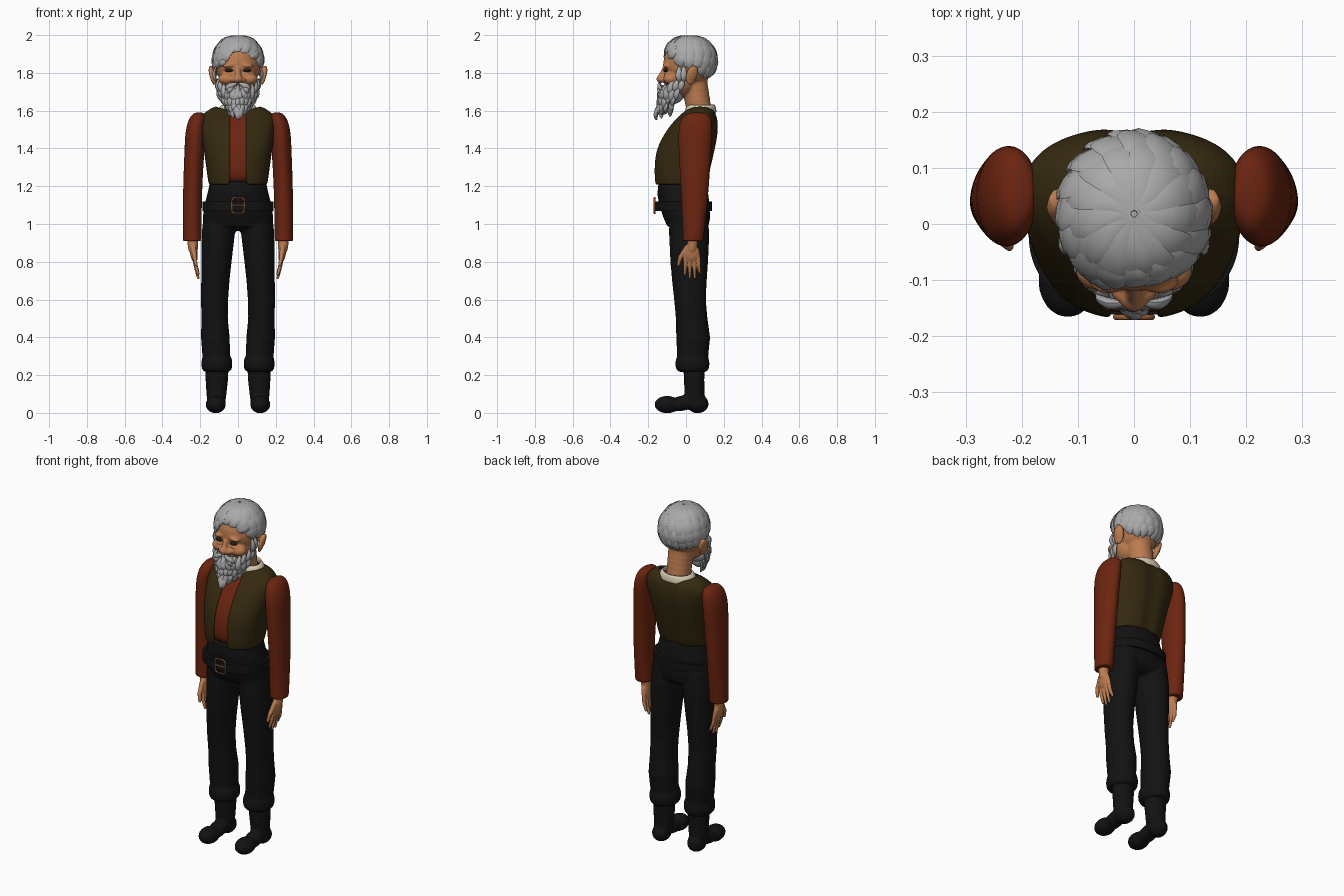
import bpy, bmesh, random
from math import sin, cos, pi, exp, asin, radians, copysign
from mathutils import Vector, Matrix, Euler

random.seed(4)
cube = bpy.data.objects.get("Cube")
if cube:
    bpy.data.objects.remove(cube, do_unlink=True)


def material(name, r, g, b):
    m = bpy.data.materials.new(name)
    m.use_nodes = True
    m.diffuse_color = (r, g, b, 1)
    bsdf = m.node_tree.nodes["Principled BSDF"]
    bsdf.inputs["Base Color"].default_value = (r, g, b, 1)
    bsdf.inputs["Roughness"].default_value = 0.8
    return m


GREY = material("grey hair", .4, .4, .4)
SKIN = material("tan skin", .5, .2, .08)
OLIVE = material("dark olive", .035, .022, .005)
RUST = material("rust red", .15, .018, .005)
BLACK = material("black cloth", .006, .006, .006)
CREAM = material("cream linen", .7, .62, .45)
COPPER = material("copper", .3, .11, .035)
DARK = material("dark eye", .02, .012, .008)


def finish(name, bm, mat, mirror=False, subsurf=0, voxel=0, solid=0):
    me = bpy.data.meshes.new(name)
    bm.to_mesh(me)
    bm.free()
    me.materials.append(mat)
    me.shade_smooth()
    if not (subsurf or voxel):
        me.set_sharp_from_angle(angle=radians(50))
    ob = bpy.data.objects.new(name, me)
    bpy.context.collection.objects.link(ob)
    if mirror:
        mod = ob.modifiers.new("mirror", 'MIRROR')
        mod.use_mirror_merge = False
    if solid:
        mod = ob.modifiers.new("thickness", 'SOLIDIFY')
        mod.thickness, mod.offset = solid, -1
    if voxel:
        mod = ob.modifiers.new("fuse", 'REMESH')
        mod.mode, mod.voxel_size, mod.use_smooth_shade = 'VOXEL', voxel, True
        mod = ob.modifiers.new("soften", 'SMOOTH')
        mod.factor, mod.iterations = .5, 4
    if subsurf:
        mod = ob.modifiers.new("smooth", 'SUBSURF')
        mod.levels = mod.render_levels = subsurf
    return ob


def blob(bm, c, r, rot=(0, 0, 0)):
    mat = Matrix.LocRotScale(Vector(c), Euler(rot), Vector(r))
    bmesh.ops.create_uvsphere(bm, u_segments=24, v_segments=14, radius=1, matrix=mat)


def skin_rings(bm, rings, closed=True, caps=True):
    rows = [[bm.verts.new(p) for p in ring] for ring in rings]
    n = len(rows[0])
    for lo, up in zip(rows, rows[1:]):
        for i in range(n if closed else n - 1):
            j = (i + 1) % n
            bm.faces.new((lo[i], lo[j], up[j], up[i]))
    if caps:
        bm.faces.new(rows[0][::-1])
        bm.faces.new(rows[-1])


def loft(bm, sections, power=2, gap=0, groove=0, dips=(), caps=True, n=32):
    """Stack of horizontal oval rings: z, centre x, centre y, half x, half y."""
    rings = []
    for k, (z, cx, cy, rx, ry) in enumerate(sorted(sections)):
        start = asin((gap / rx) ** (power / 2)) if gap else 0
        dip = dips[k] if k < len(dips) else 0
        ring = []
        for i in range(n):
            a = start + (2 * pi - 2 * start) * i / (n - 1 if gap else n)
            s, c = sin(a), cos(a)
            x = rx * copysign(abs(s) ** (2 / power), s)
            y = cy - ry * copysign(abs(c) ** (2 / power), c)
            if c < 0:
                y -= groove * exp(-(x / .03) ** 2)
            ring.append((cx + x, y, z - dip * c * c))
        rings.append(ring)
    skin_rings(bm, rings, not gap, caps)


def spread(rows):
    """Rows of z, half width, front y, back y become centred oval rings."""
    return [(z, 0, (f + b) / 2, w, (b - f) / 2) for z, w, f, b in rows]


def tube(bm, a, b, r0, r1):
    a, b = Vector(a), Vector(b)
    for i in range(7):
        r = r0 + (r1 - r0) * i / 6
        blob(bm, a.lerp(b, i / 6), (r, r, r))


def lock(bm, path, normal, width, thick, roll=0.0, steps=8):
    """Flat pointed lock of hair following path(t) on a surface."""
    rings = []
    for k in range(steps + 1):
        t = k / steps
        p = path(t)
        tan = (path(t + .01) - path(t - .01)).normalized()
        side = tan.cross(normal(t)).normalized()
        up = Matrix.Rotation(roll, 3, tan) @ side.cross(tan)
        side = tan.cross(up)
        w = max(.02, sin(pi * (.1 + .9 * t ** 1.4)) ** .7 if t < 1 else 0)
        rings.append([p + side * width * w * cos(a) + up * thick * max(w, .15) * sin(a)
                      for a in (i * pi / 4 for i in range(8))])
    skin_rings(bm, rings)
    bmesh.ops.recalc_face_normals(bm, faces=bm.faces)


# Head, face, ears and neck fused together
bm = bmesh.new()
blob(bm, (0, .012, 1.85), (.122, .132, .135))
blob(bm, (0, -.025, 1.755), (.1, .09, .085))
blob(bm, (0, -.133, 1.768), (.025, .024, .022))
tube(bm, (0, -.115, 1.82), (0, -.13, 1.78), .013, .017)
for s in (-1, 1):
    blob(bm, (s * .024, -.122, 1.763), (.017, .017, .015))
    blob(bm, (s * .06, -.08, 1.768), (.045, .04, .032))
    blob(bm, (s * .045, -.1, 1.84), (.036, .025, .013), (0, s * .15, 0))
    blob(bm, (s * .046, -.104, 1.794), (.026, .014, .007))
    blob(bm, (s * .132, .03, 1.787), (.014, .032, .054), (-.15, s * .2, s * .35))
    blob(bm, (s * .143, .04, 1.8), (.008, .026, .04), (-.15, s * .2, s * .35))
tube(bm, (0, .045, 1.74), (0, .075, 1.57), .07, .066)
finish("head", bm, SKIN, voxel=.006)

bm = bmesh.new()
for s in (-1, 1):
    blob(bm, (s * .047, -.108, 1.813), (.021, .014, .009))
finish("eyes", bm, DARK)

# Hair: a cap with swirling tiers of locks
CROWN = Vector((0, .018, 1.86))


def scalp(az, pol, lift=1.0):
    return CROWN + lift * Vector((.127 * sin(pol) * sin(az), -.139 * sin(pol) * cos(az), .131 * cos(pol)))


def hairline(az):
    f = abs((az - .25 + pi) % (2 * pi) - pi)
    stops = [(0, 1.12), (.5, 1.25), (.9, 1.7), (1.5, 1.85), (2.1, 2.25), (4, 2.3)]
    for (a, u), (b, v) in zip(stops, stops[1:]):
        if f <= b:
            return u + (v - u) * (f - a) / (b - a)


bm = bmesh.new()
cap = [[scalp(2 * pi * i / 48, max(.02, hairline(2 * pi * i / 48) * .94 * k / 14))
        for i in range(48)] for k in range(14, -1, -1)]
skin_rings(bm, cap)


def hair_tier(count, start, end, width, swirl, lift, offset):
    for i in range(count):
        az = 2 * pi * (i + offset) / count
        stop = min(hairline(az + swirl) * random.uniform(.97, 1.05), end)
        if stop - start < .3:
            continue
        path = lambda t: scalp(az + swirl * t, start + (stop - start) * t, lift)
        lock(bm, path, lambda t: path(t) - CROWN, width, .011, .16)


hair_tier(20, 1.45, 2.4, .03, .1, 1.0, .5)
hair_tier(18, 1.0, 2.0, .036, .2, 1.01, 0)
hair_tier(16, .55, 1.65, .04, .35, 1.02, .3)
hair_tier(13, .04, 1.3, .042, .65, 1.02, 0)
finish("hair", bm, GREY)

# Beard: a core with hanging rows of pointed locks
bm = bmesh.new()
blob(bm, (0, -.07, 1.69), (.088, .06, .055))
blob(bm, (0, -.115, 1.63), (.05, .032, .05))


def hang(root, out, length, drift, width):
    root, out, drift = Vector(root), Vector(out), Vector(drift)
    path = lambda t: root + (drift + Vector((0, 0, -length))) * t + out * .045 * t * (1 - t)
    lock(bm, path, lambda t: out, width, .01, random.uniform(-.3, .3))


beard_rows = [(1.755, .108, .115, 1.5, 13), (1.72, .102, .115, 1.3, 12), (1.69, .09, .118, 1.15, 11),
              (1.66, .07, .122, 1.1, 9), (1.635, .048, .13, 1.1, 6)]
for z, rx, ry, reach, count in beard_rows:
    for i in range(count):
        a = reach * (2 * i / (count - 1) - 1)
        top = z + .012 * sin(a) ** 2 - (.022 if z > 1.75 and abs(a) < .9 else 0)
        hang((rx * sin(a), -.005 - ry * cos(a), top), (sin(a), -cos(a), .1),
             random.uniform(.065, .085), (-.012 * sin(a), -.022, 0), .0165)
hang((0, -.14, 1.625), (0, -1, 0), .075, (0, -.018, 0), .016)
for s in (-1, 1):
    # Moustache and sideburns
    hang((s * .008, -.136, 1.745), (s * .3, -1, .3), .035, (s * .06, .01, 0), .015)
    hang((s * .02, -.13, 1.735), (s * .3, -1, .3), .045, (s * .035, -.004, 0), .014)
    for y in (-.035, -.01):
        hang((s * .116, y, 1.83), (s, -.3, 0), .08, (-s * .004, 0, 0), .018)
finish("beard", bm, GREY)

# Shirt body, collar and sleeves
torso = [(1.205, .156, -.168, .112), (1.3, .168, -.172, .135), (1.4, .182, -.162, .158),
         (1.5, .198, -.105, .176), (1.57, .202, -.045, .168), (1.61, .15, 0, .15),
         (1.625, .112, .012, .14)]
bm = bmesh.new()
loft(bm, spread([(z - .004, w - .012, f + .011, b - .013) for z, w, f, b in torso[:-1]]), 2.4, groove=.012)
finish("shirt", bm, RUST, subsurf=2)

bm = bmesh.new()
loft(bm, [(1.585, 0, .078, .112, .085), (1.61, 0, .078, .105, .082), (1.635, 0, .08, .085, .074)],
     dips=(-.003, 0, 0), caps=False)
finish("collar", bm, CREAM, subsurf=1, solid=.012)

bm = bmesh.new()
loft(bm, [(1.592, .205, .06, .025, .045), (1.565, .213, .055, .045, .08), (1.5, .225, .05, .054, .092),
          (1.4, .23, .047, .053, .087), (1.25, .238, .047, .051, .078), (1.1, .242, .045, .05, .068),
          (.95, .243, .04, .05, .056), (.915, .243, .038, .049, .055), (.908, .243, .038, .048, .054)])
finish("sleeves", bm, RUST, mirror=True, subsurf=2)

# Open waistcoat
bm = bmesh.new()
loft(bm, spread(torso), 2.4, gap=.042, groove=.012, dips=(0, 0, 0, 0, 0, .006, .02), caps=False, n=48)
finish("waistcoat", bm, OLIVE, subsurf=2, solid=.01)

# Hands
bm = bmesh.new()
tube(bm, (.242, .036, .93), (.238, .032, .87), .03, .026)
blob(bm, (.234, .03, .845), (.02, .043, .05), (0, .15, 0))
for i, tip in enumerate((.735, .715, .718, .745)):
    y = -.002 + .022 * i
    tube(bm, (.232, y, .835), (.226, y + .002 * (i - 1), .785), .0115, .011)
    tube(bm, (.226, y + .002 * (i - 1), .785), (.211, y + .004 * (i - 1), tip), .011, .008)
tube(bm, (.236, .005, .875), (.23, -.03, .825), .015, .012)
tube(bm, (.23, -.03, .825), (.222, -.04, .785), .012, .009)
finish("hands", bm, SKIN, mirror=True, voxel=.004)

# Trousers fused from hips and legs, with rolled cuffs
bm = bmesh.new()
loft(bm, spread([(1.225, .148, -.145, .105), (1.16, .162, -.152, .118), (1.1, .178, -.142, .125),
                 (1.03, .188, -.118, .127), (.99, .175, -.1, .12), (.965, .11, -.06, .09)]), 2.2)
for s in (-1, 1):
    loft(bm, [(z, s * cx, cy, rx, ry) for z, cx, cy, rx, ry in (
        (1.07, .1, .012, .08, .1), (.95, .104, .017, .088, .107), (.8, .114, .017, .08, .1),
        (.7, .12, .018, .075, .092), (.6, .124, .021, .072, .084), (.5, .124, .03, .07, .084),
        (.4, .12, .038, .076, .09), (.32, .116, .036, .074, .084), (.25, .113, .035, .07, .078))])
    loft(bm, [(z, s * .112, .034, .072 + d, .08 + d) for z, d in (
        (.217, -.006), (.232, .007), (.258, .011), (.285, .008), (.303, -.004))])
finish("trousers", bm, BLACK, voxel=.009)

# Belt and buckle
bm = bmesh.new()
loft(bm, [(z, 0, -.013, .178 + d, .14 + d) for z, d in ((1.069, 0), (1.07, .01), (1.119, .01), (1.12, 0))],
     2.3, n=64)
finish("belt", bm, BLACK)

curve = bpy.data.curves.new("buckle", 'CURVE')
curve.dimensions, curve.bevel_depth, curve.bevel_resolution = '3D', .005, 2
curve.materials.append(COPPER)
frame = [(sx * x, sz * z) for sx, sz, flip in ((1, 1, 0), (1, -1, 1), (-1, -1, 0), (-1, 1, 1))
         for x, z in ([(.022, .041), (.033, .03)][::-1 if flip else 1])]
for points, loop in ((frame, True), ([(-.033, 0), (.033, 0)], False)):
    spline = curve.splines.new('POLY')
    spline.points.add(len(points) - 1)
    spline.use_cyclic_u = loop
    for p, (x, z) in zip(spline.points, points):
        p.co = (x, -.166, 1.098 + z, 1)
bpy.context.collection.objects.link(bpy.data.objects.new("buckle", curve))

# Boots
bm = bmesh.new()
loft(bm, [(.27, .112, .042, .063, .058), (.18, .112, .043, .06, .054), (.1, .114, .045, .053, .053),
          (.04, .115, .05, .046, .056)])
blob(bm, (.115, .062, .048), (.05, .058, .05))
blob(bm, (.116, -.015, .052), (.046, .1, .04), (.2, 0, 0))
blob(bm, (.118, -.1, .044), (.053, .067, .046))
finish("boots", bm, BLACK, mirror=True, voxel=.007)
